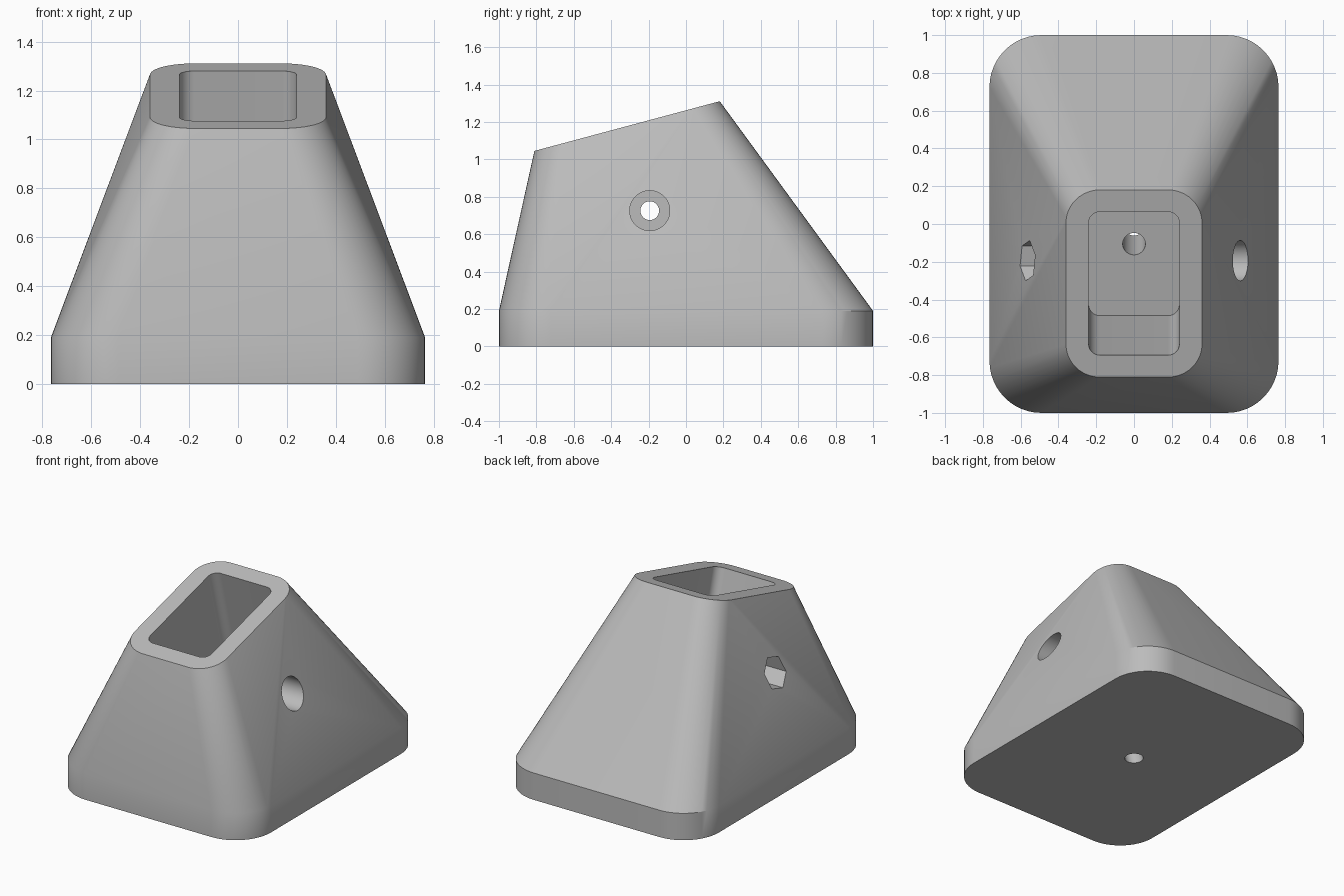
import bpy
import bmesh
from math import radians, cos, sin, pi
from mathutils import Matrix, Vector

cube = bpy.data.objects.get("Cube")
if cube:
    bpy.data.objects.remove(cube, do_unlink=True)

TILT = radians(15)
MOUTH = Matrix.Translation((0, -0.315, 1.178)) @ Matrix.Rotation(TILT, 4, 'X')
BOLT_DEPTH = 0.468
SEAT_X = 0.36

grey = bpy.data.materials.new("plain_grey")
grey.use_nodes = True
grey.diffuse_color = (0.5, 0.5, 0.5, 1)
grey.node_tree.nodes["Principled BSDF"].inputs["Base Color"].default_value = (0.5, 0.5, 0.5, 1)


def rounded_rect(hx, hy, r, z, steps=12):
    """Outline of a rounded rectangle at height z."""
    pts = []
    for k, (sx, sy) in enumerate([(1, 1), (-1, 1), (-1, -1), (1, -1)]):
        for i in range(steps + 1):
            a = (k + i / steps) * pi / 2
            pts.append(Vector((sx * (hx - r) + r * cos(a), sy * (hy - r) + r * sin(a), z)))
    return pts


def hull(name, points):
    bm = bmesh.new()
    for p in points:
        bm.verts.new(p)
    bmesh.ops.convex_hull(bm, input=bm.verts)
    bmesh.ops.dissolve_limit(bm, angle_limit=radians(0.1), verts=bm.verts, edges=bm.edges)
    bmesh.ops.recalc_face_normals(bm, faces=bm.faces)
    mesh = bpy.data.meshes.new(name)
    bm.to_mesh(mesh)
    bm.free()
    mesh.materials.append(grey)
    ob = bpy.data.objects.new(name, mesh)
    bpy.context.collection.objects.link(ob)
    return ob


def rod(name, radius, start, end, matrix, sides=48, turn=0):
    """Prism along the local z axis, used for drilling."""
    pts = [matrix @ Vector((radius * cos(turn + 2 * pi * i / sides),
                            radius * sin(turn + 2 * pi * i / sides), z))
           for i in range(sides) for z in (start, end)]
    return hull(name, pts)


# Body: rounded foot blended into the tilted mouth
body = hull("socket_body",
            rounded_rect(0.765, 1.0, 0.275, 0) + rounded_rect(0.765, 1.0, 0.275, 0.19)
            + [MOUTH @ p for p in rounded_rect(0.36, 0.513, 0.18, 0)])

# Tilted pocket and the drain hole along its axis
pocket = hull("pocket_cutter", [MOUTH @ p for z in (0.3, -0.81)
                                for p in rounded_rect(0.24, 0.393, 0.06, z)])
drain = rod("drain_cutter", 0.06, -1.6, -0.7, MOUTH)

# Cross bolt: through hole, round head recess, hexagonal nut recess
bolt_frame = MOUTH @ Matrix.Translation((0, 0, -BOLT_DEPTH)) @ Matrix.Rotation(pi / 2, 4, 'Y')
bolt = rod("bolt_cutter", 0.05, -1, 1, bolt_frame)
head = rod("bolt_head_cutter", 0.107, SEAT_X, 1, bolt_frame)
nut = rod("nut_cutter", 0.11, -1, -SEAT_X, bolt_frame, sides=6, turn=pi / 2)

bpy.context.view_layer.objects.active = body
body.select_set(True)
for cutter in (pocket, drain, bolt, head, nut):
    cut = body.modifiers.new(cutter.name, 'BOOLEAN')
    cut.operation = 'DIFFERENCE'
    cut.solver = 'EXACT'
    cut.object = cutter
    bpy.ops.object.modifier_apply(modifier=cut.name)
    bpy.data.objects.remove(cutter, do_unlink=True)

# Soft corners, crisp rims
bpy.ops.object.select_all(action='DESELECT')
body.select_set(True)
bpy.ops.object.shade_smooth_by_angle(angle=radians(30))
